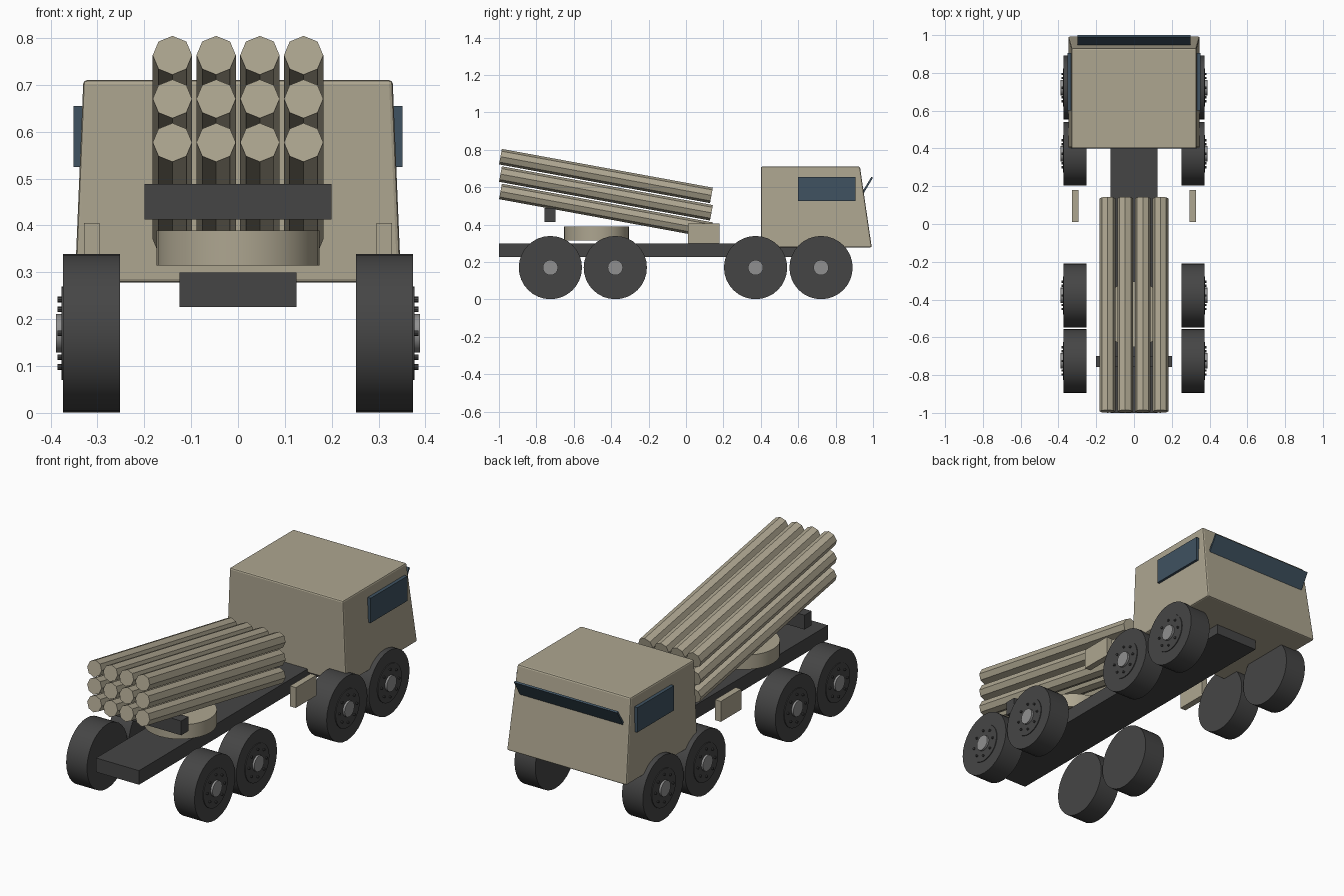
import bpy, bmesh, math
from mathutils import Matrix, Vector

if "Cube" in bpy.data.objects:
    bpy.data.objects.remove(bpy.data.objects["Cube"])


def mat(name, r, g, b):
    m = bpy.data.materials.new(name)
    m.diffuse_color = (r, g, b, 1)
    m.use_nodes = True
    m.node_tree.nodes["Principled BSDF"].inputs["Base Color"].default_value = m.diffuse_color
    return m


TAN = mat("tan_paint", 0.42, 0.38, 0.28)
DARK = mat("dark_rubber", 0.06, 0.06, 0.06)
GLASS = mat("glass", 0.05, 0.085, 0.12)
STEEL = mat("steel", 0.28, 0.28, 0.28)


def finish(name, bm, material, smooth=False):
    bmesh.ops.recalc_face_normals(bm, faces=bm.faces)
    me = bpy.data.meshes.new(name)
    bm.to_mesh(me)
    bm.free()
    ob = bpy.data.objects.new(name, me)
    bpy.context.collection.objects.link(ob)
    me.materials.append(material)
    if smooth:
        bpy.ops.object.select_all(action='DESELECT')
        ob.select_set(True)
        bpy.context.view_layer.objects.active = ob
        bpy.ops.object.shade_smooth_by_angle(angle=math.radians(35))
    return ob


def box(name, x, y, z, material):
    """Axis-aligned box from (min, max) ranges."""
    bm = bmesh.new()
    size = Matrix.Diagonal((x[1] - x[0], y[1] - y[0], z[1] - z[0], 1))
    mid = Matrix.Translation((sum(x) / 2, sum(y) / 2, sum(z) / 2))
    bmesh.ops.create_cube(bm, size=1, matrix=mid @ size)
    return finish(name, bm, material)


def add_rod(bm, a, b, r, sides, spin=0):
    """Cylinder between two points."""
    a, b = Vector(a), Vector(b)
    rot = (b - a).to_track_quat('Z', 'Y').to_matrix().to_4x4()
    m = Matrix.Translation((a + b) / 2) @ rot @ Matrix.Rotation(spin, 4, 'Z')
    bmesh.ops.create_cone(bm, cap_ends=True, segments=sides, radius1=r,
                          radius2=r, depth=(b - a).length, matrix=m)


def rod(name, a, b, r, sides, material, smooth=False):
    bm = bmesh.new()
    add_rod(bm, a, b, r, sides)
    return finish(name, bm, material, smooth)


# Chassis, turntable and rear launcher support
box("chassis", (-.125, .125), (-1, .8), (.226, .30), DARK)
rod("turntable", (0, -.478, .314), (0, -.478, .389), .174, 32, TAN, True)
box("launcher_support", (-.2, .2), (-.757, -.698), (.413, .488), DARK)

# Cab: box narrowed at the top, with a raked windscreen face
bm = bmesh.new()
bmesh.ops.create_cube(bm, size=2)
for v in bm.verts:
    top, front = v.co.z > 0, v.co.y > 0
    v.co.x *= .33 if top else .348
    v.co.y = (.93 if top else .993) if front else .40
    v.co.z = .71 if top else .278
cab = finish("cab", bm, TAN)
bevel = cab.modifiers.new("edge_bevel", 'BEVEL')
bevel.width = .008
bevel.segments = 2

# Windscreen panel leaning out at the top
bm = bmesh.new()
tilt = Matrix.Translation((0, .962, .597)) @ Matrix.Rotation(math.radians(-31), 4, 'X')
bmesh.ops.create_cube(bm, size=1, matrix=tilt @ Matrix.Diagonal((.6, .01, .13, 1)))
finish("windscreen", bm, GLASS)

# Paired side parts
for s, side in ((-1, "left"), (1, "right")):
    box(f"side_window_{side}", sorted((s * .333, s * .351)), (.60, .905), (.525, .655), GLASS)
    box(f"side_locker_{side}", sorted((s * .295, s * .329)), (.01, .18), (.298, .405), TAN)

    # Wheels with rim, bolts and hub on the outer side
    for i, y in enumerate((-.725, -.378, .372, .722)):
        tag = f"{side}_{i + 1}"
        rod(f"tyre_{tag}", (s * .252, y, .17), (s * .373, y, .17), .169, 32, DARK, True)
        rod(f"rim_{tag}", (s * .36, y, .17), (s * .377, y, .17), .1, 32, DARK, True)
        rod(f"hub_{tag}", (s * .36, y, .17), (s * .388, y, .17), .041, 16, STEEL, True)
        bm = bmesh.new()
        for k in range(8):
            a = k * math.tau / 8
            py, pz = y + .072 * math.cos(a), .17 + .072 * math.sin(a)
            add_rod(bm, (s * .365, py, pz), (s * .385, py, pz), .006, 8)
        finish(f"wheel_bolts_{tag}", bm, DARK)

# Launch tubes: 4 columns by 3 rows, eight-sided and tilted
for row in range(3):
    for col in range(4):
        x, dz = (col - 1.5) * .0933, row * .093
        rod(f"launch_tube_{row + 1}_{col + 1}", (x, -.992, .577 + dz),
            (x, .136, .370 + dz), .042, 8, TAN)
